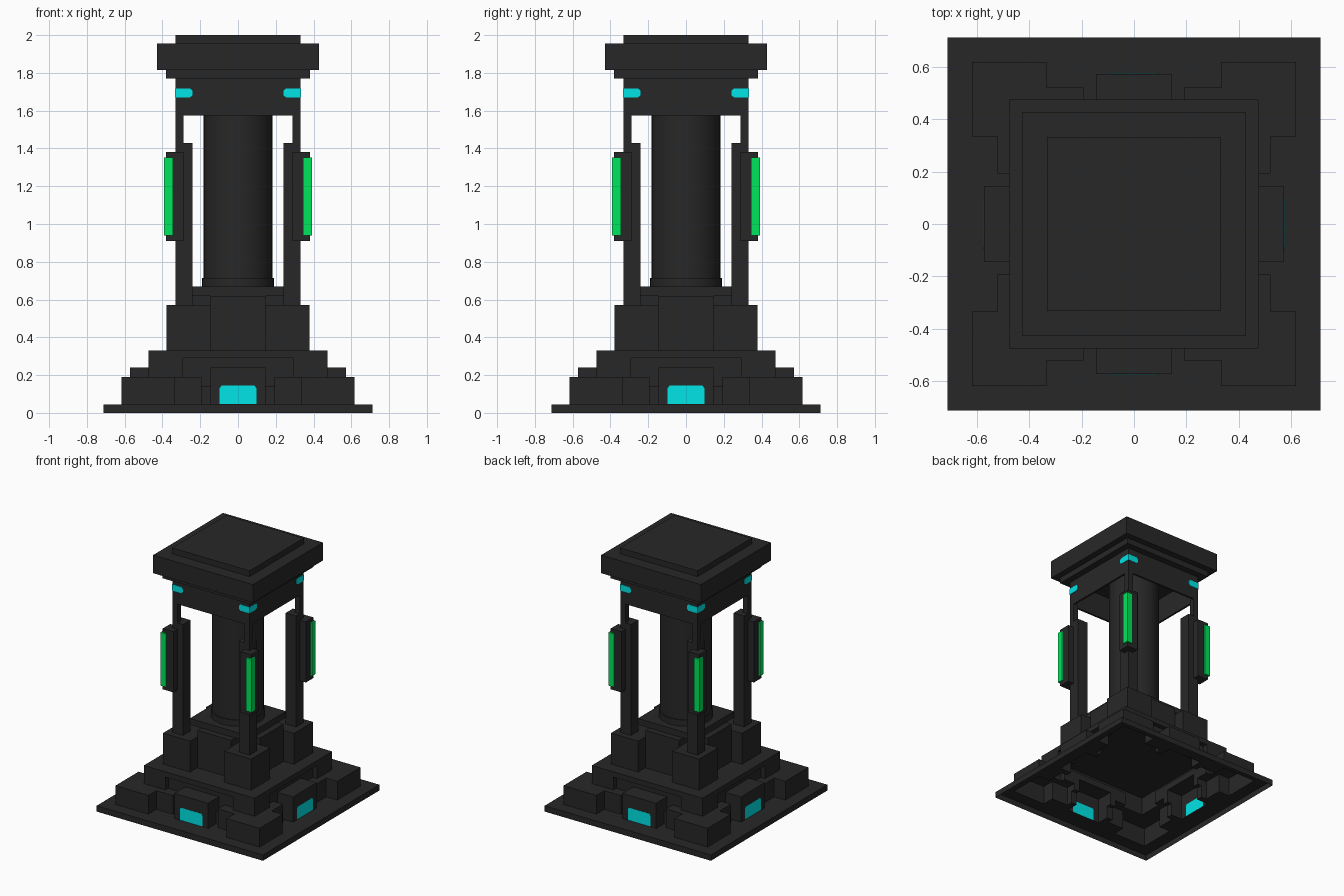
import bpy, bmesh, math
from mathutils import Matrix, Vector

if "Cube" in bpy.data.objects:
    bpy.data.objects.remove(bpy.data.objects["Cube"])


def material(name, rgb):
    m = bpy.data.materials.new(name)
    m.diffuse_color = (*rgb, 1)
    m.use_nodes = True
    m.node_tree.nodes["Principled BSDF"].inputs["Base Color"].default_value = m.diffuse_color
    return m


DARK = material("dark stone", (0.0205, 0.0205, 0.0205))
CYAN = material("cyan glow", (0.0, 0.78, 0.80))
GREEN = material("green glow", (0.0, 0.78, 0.11))


def finish(name, bm, mat):
    bmesh.ops.recalc_face_normals(bm, faces=bm.faces)
    me = bpy.data.meshes.new(name)
    bm.to_mesh(me)
    bm.free()
    me.materials.append(mat)
    ob = bpy.data.objects.new(name, me)
    bpy.context.collection.objects.link(ob)
    return ob


def add_box(bm, x0, x1, y0, y1, z0, z1, turn=0):
    mat = (Matrix.Rotation(turn * math.pi / 2, 4, 'Z')
           @ Matrix.Translation(((x0 + x1) / 2, (y0 + y1) / 2, (z0 + z1) / 2))
           @ Matrix.Diagonal((x1 - x0, y1 - y0, z1 - z0, 1)))
    bmesh.ops.create_cube(bm, size=1, matrix=mat)


def boxes(name, mat, *dims, turns=(0,)):
    """One object of boxes, each repeated for the given quarter turns."""
    bm = bmesh.new()
    for d in dims:
        for t in turns:
            add_box(bm, *d, t)
    return finish(name, bm, mat)


def slab(name, half, z0, z1):
    return boxes(name, DARK, (-half, half, -half, half, z0, z1))


def plates(name, mat, outlines, y0, y1):
    """Thin plates from x-z outlines, on all four sides."""
    bm = bmesh.new()
    for t in range(4):
        rot = Matrix.Rotation(t * math.pi / 2, 3, 'Z')
        for pts in outlines:
            a = [bm.verts.new(rot @ Vector((x, y0, z))) for x, z in pts]
            b = [bm.verts.new(rot @ Vector((x, y1, z))) for x, z in pts]
            bm.faces.new(a)
            bm.faces.new(b[::-1])
            n = len(pts)
            for i in range(n):
                bm.faces.new((a[i], b[i], b[(i + 1) % n], a[(i + 1) % n]))
    return finish(name, bm, mat)


def combine(target, tool, op):
    mod = target.modifiers.new(op, 'BOOLEAN')
    mod.operation, mod.object, mod.solver = op, tool, 'EXACT'
    bpy.context.view_layer.update()
    dg = bpy.context.evaluated_depsgraph_get()
    me = bpy.data.meshes.new_from_object(target.evaluated_get(dg))
    target.modifiers.clear()
    target.data = me
    bpy.data.objects.remove(tool)


Q = range(4)

# Stepped base: recessed tier, then ground plate, corner and middle blocks
base = slab("stepped_base", 0.475, 0.02, 0.33)
for t in Q:
    combine(base, boxes("recess", DARK, (-0.29, 0.29, -0.6, -0.44, 0.14, 0.29), turns=(t,)), 'DIFFERENCE')
combine(base, slab("ground_plate", 0.713, 0, 0.045), 'UNION')
for t in Q:
    for d in ((0.335, 0.618, 0.335, 0.618, 0.02, 0.19),
              (0.193, 0.522, 0.42, 0.522, 0.02, 0.19),
              (0.42, 0.522, 0.193, 0.522, 0.02, 0.19),
              (-0.145, 0.145, -0.573, -0.42, 0.02, 0.24)):
        combine(base, boxes("block", DARK, d, turns=(t,)), 'UNION')

# The base is an open shell underneath
bm = bmesh.new()
bm.from_mesh(base.data)
under = [f for f in bm.faces if all(abs(v.co.z) < 1e-4 for v in f.verts)]
bmesh.ops.delete(bm, geom=under, context='FACES')
bm.to_mesh(base.data)
bm.free()

# Glowing panels on the middle blocks
plates("base_panels", CYAN, [[(-0.097, 0.046), (0.097, 0.046), (0.097, 0.132),
                              (0.087, 0.144), (-0.087, 0.144), (-0.097, 0.132)]], -0.574, -0.572)

# Pedestal with corner blocks and a cross-shaped core
boxes("pedestal_corners", DARK, (0.145, 0.378, 0.145, 0.378, 0.33, 0.57), turns=Q)
boxes("pedestal_core", DARK, (-0.145, 0.145, -0.29, 0.29, 0.33, 0.62), turns=(0, 1))
slab("pedestal_top", 0.243, 0.62, 0.668)

# Round column and collar
for name, r, z0, z1 in (("column_collar", 0.19, 0.668, 0.715), ("column", 0.182, 0.715, 1.77)):
    bm = bmesh.new()
    bmesh.ops.create_cone(bm, cap_ends=True, segments=48, radius1=r, radius2=r, depth=z1 - z0,
                          matrix=Matrix.Translation((0, 0, (z0 + z1) / 2)))
    ob = finish(name, bm, DARK)
    bpy.context.view_layer.objects.active = ob
    ob.select_set(True)
    bpy.ops.object.shade_smooth_by_angle()
    ob.select_set(False)

# Corner posts, lamp brackets and lamps
boxes("corner_posts", DARK, (0.24, 0.33, 0.24, 0.33, 0.57, 1.43),
      (0.288, 0.33, 0.288, 0.33, 1.43, 1.58), turns=Q)
boxes("lamp_brackets", DARK, (0.288, 0.38, 0.288, 0.38, 0.91, 1.38), turns=Q)
boxes("corner_lamps", GREEN, (0.345, 0.392, 0.345, 0.392, 0.94, 1.352), turns=Q)

# Hollow head frame with glowing corner bands
head = slab("head_frame", 0.33, 1.575, 1.77)
combine(head, slab("hollow", 0.315, 1.5, 1.765), 'DIFFERENCE')
band = [(0.24, 1.682), (0.255, 1.67), (0.3325, 1.67), (0.3325, 1.718), (0.255, 1.718), (0.24, 1.706)]
plates("corner_bands", CYAN, [band, [(-x, z) for x, z in band]], -0.3325, -0.328)

# Roof slabs
slab("roof_lower", 0.38, 1.77, 1.815)
slab("roof_cap", 0.428, 1.815, 1.955)
slab("roof_top", 0.332, 1.955, 2.0)
